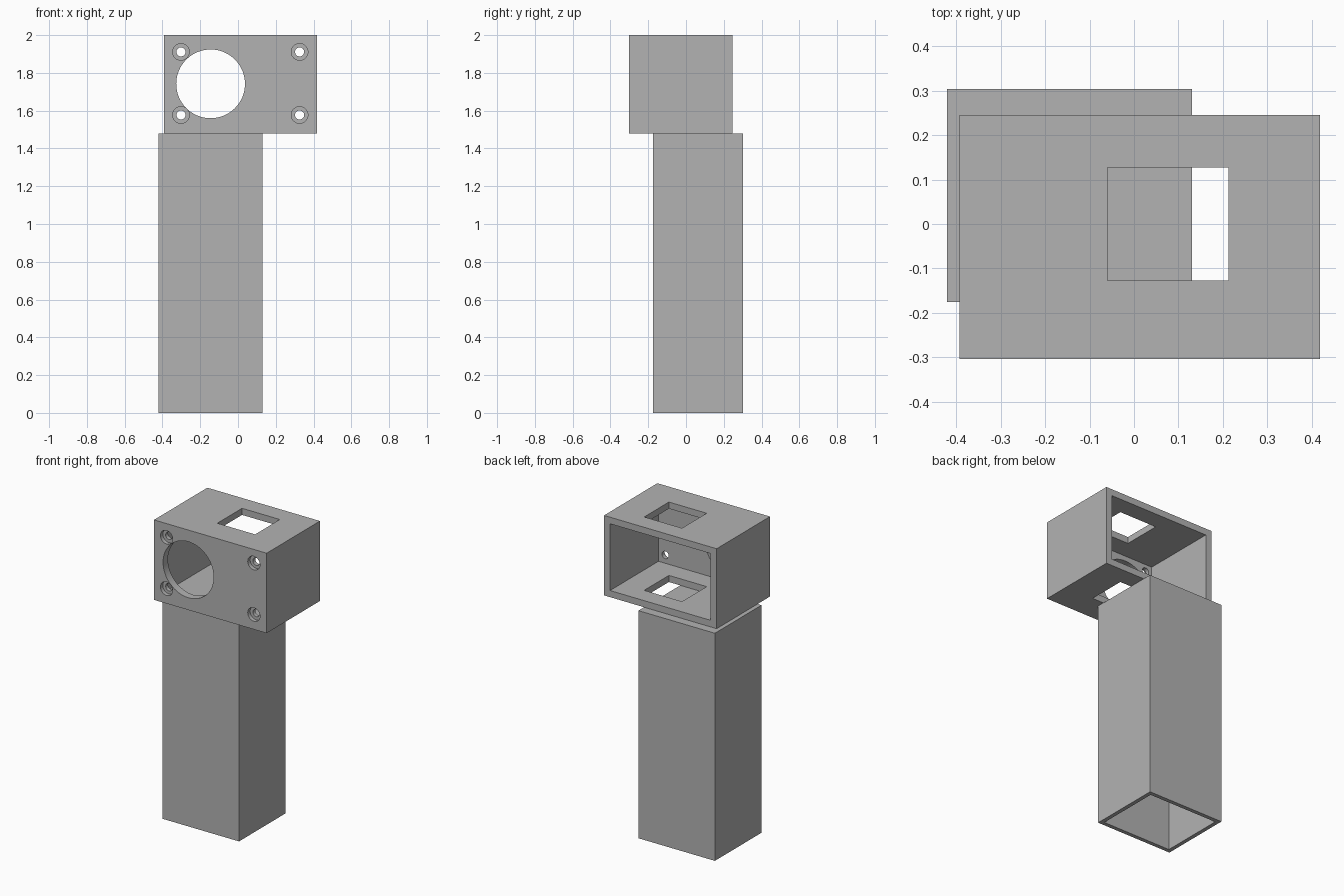
import bpy
import math

cube = bpy.data.objects.get("Cube")
if cube:
    bpy.data.objects.remove(cube, do_unlink=True)

grey = bpy.data.materials.new("plain_grey")
grey.use_nodes = True
colour = (0.45, 0.45, 0.45, 1)
grey.diffuse_color = colour
grey.node_tree.nodes["Principled BSDF"].inputs["Base Color"].default_value = colour


def box(name, low, high):
    """Box between two opposite corners."""
    bpy.ops.mesh.primitive_cube_add(
        size=1, location=[(a + b) / 2 for a, b in zip(low, high)])
    ob = bpy.context.object
    ob.name = name
    ob.scale = [b - a for a, b in zip(low, high)]
    bpy.ops.object.transform_apply(location=False, rotation=False, scale=True)
    ob.data.materials.append(grey)
    return ob


def rod(name, x, z, radius, y0, y1, sides):
    """Cylinder running front to back."""
    bpy.ops.mesh.primitive_cylinder_add(
        vertices=sides, radius=radius, depth=y1 - y0,
        location=(x, (y0 + y1) / 2, z), rotation=(math.pi / 2, 0, 0))
    ob = bpy.context.object
    ob.name = name
    ob.data.materials.append(grey)
    return ob


def cut(target, cutter):
    """Subtract the cutter and remove it."""
    mod = target.modifiers.new("cut", 'BOOLEAN')
    mod.operation = 'DIFFERENCE'
    mod.solver = 'EXACT'
    mod.object = cutter
    bpy.context.view_layer.objects.active = target
    bpy.ops.object.modifier_apply(modifier=mod.name)
    bpy.data.objects.remove(cutter, do_unlink=True)


def smooth(ob):
    bpy.ops.object.select_all(action='DESELECT')
    ob.select_set(True)
    bpy.context.view_layer.objects.active = ob
    bpy.ops.object.shade_smooth_by_angle(angle=math.radians(30))


seam = 1.48  # height where the housing sits on the post

# Hollow post, open underneath and capped on top
left, right, front, back = -0.42, 0.13, -0.175, 0.303
wall = 0.026
post = box("post", (left, front, 0), (right, back, seam))
cut(post, box("post_cavity", (left + wall, front + wall, -0.1),
              (right - wall, back - wall, seam - wall)))

# Housing, open at the back
left, right, front, back = -0.392, 0.418, -0.303, 0.245
wall, plate = 0.043, 0.05
housing = box("housing", (left, front, seam), (right, back, 2))
cut(housing, box("housing_cavity", (left + wall, front + plate, seam + wall),
                 (right - wall, back + 0.1, 2 - wall)))

# Rectangular window through roof and floor
cut(housing, box("window", (-0.06, -0.127, seam - 0.1), (0.212, 0.127, 2.1)))

# Large round opening in the front plate
cut(housing, rod("round_opening", -0.145, 1.742, 0.182, front - 0.1, front + 0.1, 64))

# Counterbored screw holes in the corners
for x in (-0.302, 0.326):
    for z in (1.577, 1.911):
        cut(housing, rod("screw_hole", x, z, 0.024, front - 0.1, front + 0.1, 32))
        cut(housing, rod("counterbore", x, z, 0.044, front - 0.1, front + 0.025, 32))

smooth(housing)
